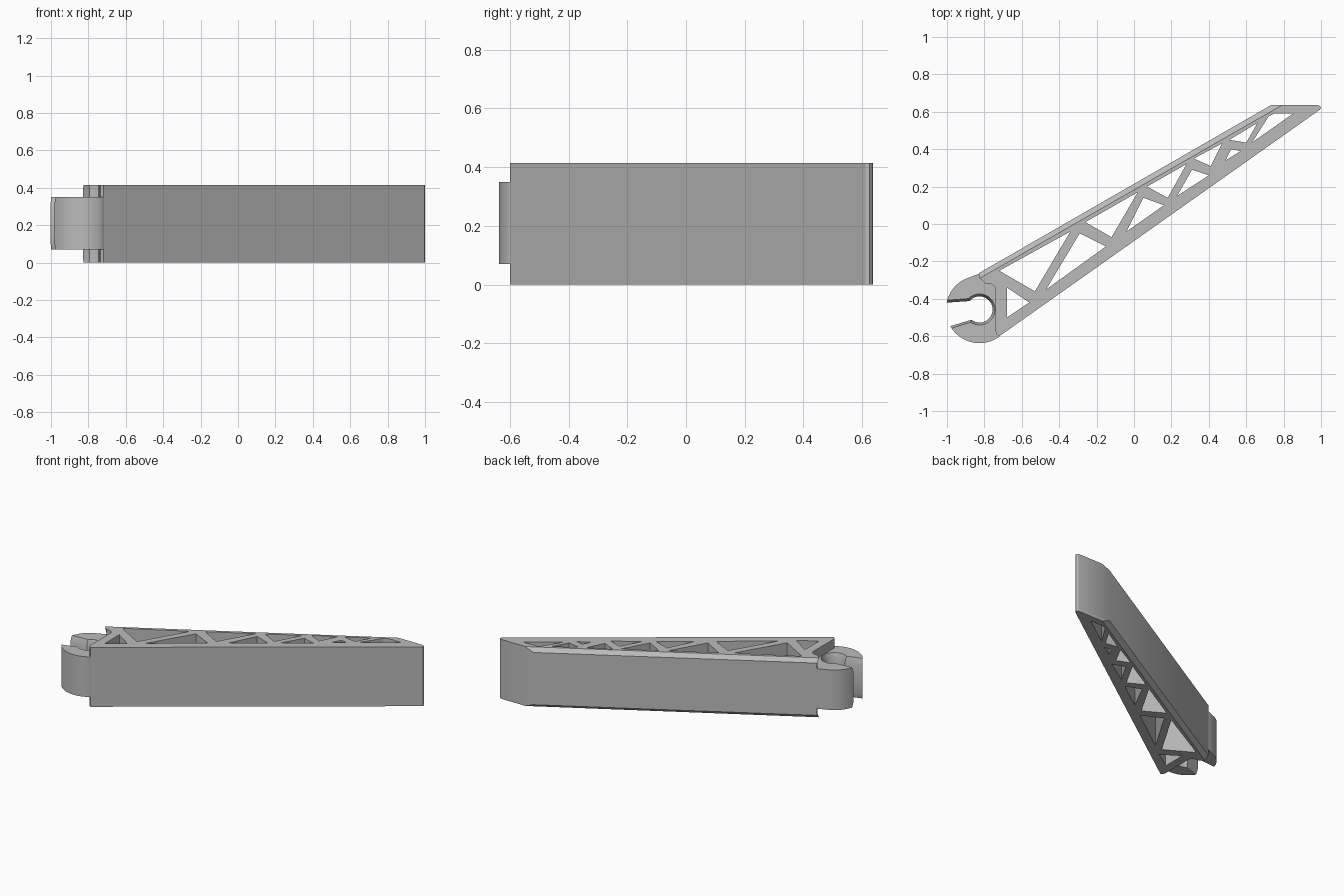
import bpy, bmesh
from math import sin, cos, asin, pi, radians

cube = bpy.data.objects.get("Cube")
if cube:
    bpy.data.objects.remove(cube, do_unlink=True)

HEIGHT = 0.415
CLIP_LOW, CLIP_HIGH = 0.07, 0.35
CX, CY = -0.826, -0.457          # centre of the clip hole

grey = bpy.data.materials.new("plain grey")
grey.use_nodes = True
colour = (0.5, 0.5, 0.5, 1)
grey.diffuse_color = colour
grey.node_tree.nodes["Principled BSDF"].inputs["Base Color"].default_value = colour


def add_loft(bm, layers):
    """Stack of (z, profile) rings with capped ends."""
    rings = [[bm.verts.new((x, y, z)) for x, y in pts] for z, pts in layers]
    n = len(rings[0])
    for low, high in zip(rings, rings[1:]):
        for i in range(n):
            j = (i + 1) % n
            bm.faces.new((low[i], low[j], high[j], high[i]))
    bm.faces.new(rings[0][::-1])
    bm.faces.new(rings[-1])


def make_object(name, stacks):
    bm = bmesh.new()
    for layers in stacks:
        add_loft(bm, layers)
    bmesh.ops.recalc_face_normals(bm, faces=bm.faces)
    mesh = bpy.data.meshes.new(name)
    bm.to_mesh(mesh)
    bm.free()
    mesh.materials.append(grey)
    obj = bpy.data.objects.new(name, mesh)
    bpy.context.collection.objects.link(obj)
    return obj


def select_only(obj):
    bpy.ops.object.select_all(action="DESELECT")
    obj.select_set(True)
    bpy.context.view_layer.objects.active = obj


def cut(obj, cutter):
    cutter.hide_render = True
    mod = obj.modifiers.new("cut", "BOOLEAN")
    mod.operation = "DIFFERENCE"
    mod.solver = "EXACT"
    mod.object = cutter
    select_only(obj)
    bpy.ops.object.modifier_apply(modifier=mod.name)
    bpy.data.objects.remove(cutter, do_unlink=True)
    bpy.ops.object.shade_smooth_by_angle(angle=radians(30))


def arc(r, start, end, steps):
    angles = [start + (end - start) * i / steps for i in range(steps + 1)]
    return [(CX + r * cos(a), CY + r * sin(a)) for a in angles]


# Arm: tapered prism whose long back edge is chamfered above and below
body = [(0.97, 0.637), (0.99, 0.634), (1, 0.625), (0.995, 0.612),
        (-0.72, -0.6), (-0.735, -0.59), (-0.74, -0.575), (-0.74, -0.35),
        (-0.745, -0.332), (-0.765, -0.32), (-0.794, -0.32)]
edge = [(-0.83, -0.263), (0.735, 0.637)]
edge_inset = [(-0.825, -0.29), (0.795, 0.637)]
full, inset = body + edge, body + edge_inset
chamfer = 0.025
arm = make_object("truss_arm", [[(0, inset), (chamfer, full),
                                 (HEIGHT - chamfer, full), (HEIGHT, inset)]])

# Truss openings, alternating between the two chords
openings = [
    [(-0.68, -0.34), (-0.56, -0.42), (-0.68, -0.5)],
    [(-0.72, -0.25), (-0.34, -0.04), (-0.53, -0.36)],
    [(-0.47, -0.35), (-0.29, -0.05), (-0.15, -0.12)],
    [(-0.26, 0.01), (0.02, 0.17), (-0.12, -0.07)],
    [(-0.04, -0.04), (0.05, 0.14), (0.16, 0.1)],
    [(0.07, 0.2), (0.28, 0.32), (0.18, 0.14)],
    [(0.23, 0.15), (0.31, 0.29), (0.4, 0.26)],
    [(0.32, 0.35), (0.47, 0.43), (0.41, 0.31)],
    [(0.49, 0.34), (0.52, 0.4), (0.57, 0.39)],
    [(0.51, 0.45), (0.66, 0.54), (0.6, 0.435)],
    [(0.63, 0.435), (0.72, 0.575), (0.75, 0.59), (0.85, 0.59)],
]
cut(arm, make_object("opening_cutter",
                     [[(-0.1, p), (HEIGHT + 0.1, p)] for p in openings]))

# Clip: rounded jaw, lower than the arm, running into its wide end
jaw = arc(0.18, radians(118), radians(305), 40)
jaw += [(-0.72, -0.6), (-0.72, -0.32), (-0.78, -0.27), (-0.83, -0.266)]
clip = make_object("clip_jaw", [[(CLIP_LOW, jaw), (CLIP_HIGH, jaw)]])


# Keyhole opening: round seat and a flared mouth, both with eased rims
def keyhole(grow):
    r, up, down = 0.07 + grow, 0.045 + grow, 0.055 + grow
    seat = arc(r, pi - asin(up / r), asin(down / r) - pi, 36)
    return ([(-1.05, CY + 0.033 + grow)] + seat
            + [(-1.05, CY - 0.11 - grow)])


narrow, wide = keyhole(0), keyhole(0.013)
rim = 0.04
cut(clip, make_object("keyhole_cutter", [[
    (CLIP_LOW - 0.1, wide), (CLIP_LOW, wide), (CLIP_LOW + rim, narrow),
    (CLIP_HIGH - rim, narrow), (CLIP_HIGH, wide), (CLIP_HIGH + 0.1, wide)]]))
